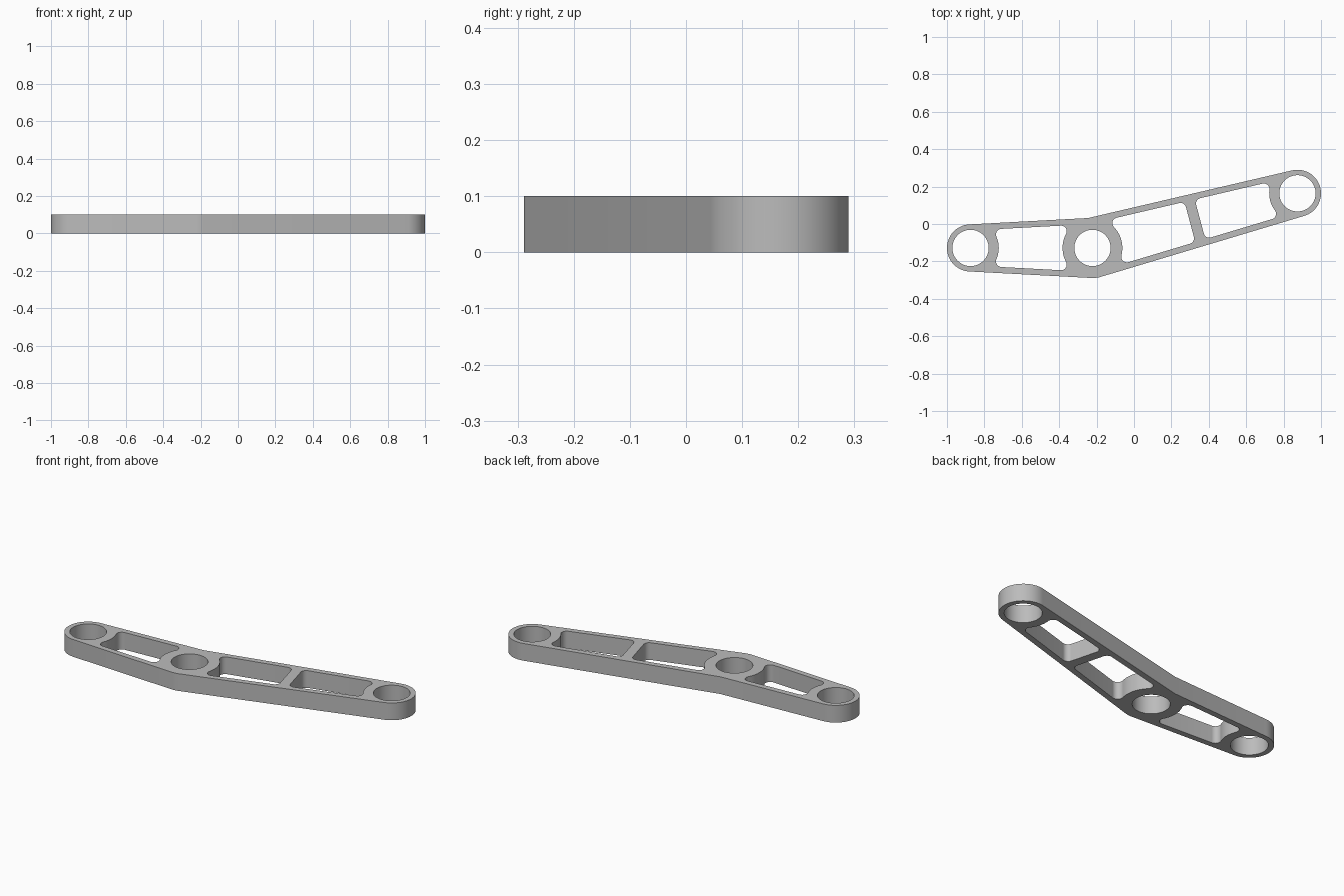
import bpy, bmesh
from math import asin, atan2, cos, hypot, pi, radians, sin, sqrt
from mathutils import Matrix, Vector

if "Cube" in bpy.data.objects:
    bpy.data.objects.remove(bpy.data.objects["Cube"])

HEIGHT = 0.10
HOLE_R, MID_R, END_R = 0.097, 0.161, 0.126
WALL, FILLET, WEB = 0.033, 0.03, 0.028
MID = Vector((-0.222, -0.128))
LEFT_END = Vector((-0.874, -0.128))
RIGHT_END = Vector((0.874, 0.164))


def polar(a, r=1.0):
    return Vector((cos(a), sin(a))) * r


def arc(c, r, a0, a1, steps=None):
    steps = steps or max(2, round(abs(a1 - a0) / radians(6)))
    return [c + polar(a0 + (a1 - a0) * i / steps, r) for i in range(steps + 1)]


class Arm:
    """Tapered bar from the middle boss to an end boss."""
    def __init__(self, end):
        d = end - MID
        self.end, self.length, self.angle = end, d.length, atan2(d.y, d.x)
        self.normal = pi / 2 - asin((MID_R - END_R) / self.length)

    def end_arc(self):
        return arc(self.end, END_R, self.angle - self.normal, self.angle + self.normal)

    def corner(self, u, radius, side):
        """Fillet centre beside a boss at u, or beside a flat web when radius is None."""
        n = polar(self.normal)
        d = MID_R - WALL - FILLET
        if radius is None:
            cu = u + side * FILLET
            return Vector((cu, (d - n.x * cu) / n.y))
        t = Vector((n.y, -n.x))
        h = Vector((u, 0))
        run = sqrt((radius + FILLET) ** 2 - (d - n.dot(h)) ** 2)
        return n * d + t * (t.dot(h) + side * run)

    def pocket(self, u0, r0, u1, r1):
        """Rounded pocket outline between two ends, mirrored over the arm axis."""
        half = []
        c = self.corner(u1, r1, -1)
        start = 0
        if r1:
            start = atan2(-c.y, u1 - c.x)
            half += arc(Vector((u1, 0)), r1, pi, atan2(c.y, c.x - u1))[:-1]
        half += arc(c, FILLET, start, self.normal, 12)
        c = self.corner(u0, r0, 1)
        stop = pi
        if r0:
            stop = atan2(-c.y, u0 - c.x) + 2 * pi
        half += arc(c, FILLET, self.normal, stop, 12)
        if r0:
            half += arc(Vector((u0, 0)), r0, atan2(c.y, c.x - u0), 0)[1:]
        mirrored = [Vector((p.x, -p.y)) for p in reversed(half) if abs(p.y) > 1e-5]
        turn = Matrix.Rotation(self.angle, 2)
        return [MID + turn @ p for p in half + mirrored]


right, left = Arm(RIGHT_END), Arm(LEFT_END)

# Outer outline: end bosses, inner bend and rounded outer bend
n1 = polar(right.angle + right.normal)
n2 = polar(left.angle - left.normal)
bend = MID + (n1 + n2) * MID_R / (1 + n1.dot(n2))
outline = right.end_arc() + [bend] + left.end_arc()
outline += arc(MID, MID_R, left.angle + left.normal,
               right.angle - right.normal + 2 * pi, 6)[1:-1]

# Round holes and lightening pockets
loops = [outline]
loops += [arc(c, HOLE_R, 0, 2 * pi, 64)[:-1] for c in (LEFT_END, MID, RIGHT_END)]
mid_side, end_side, half = 0.16, 0.151, right.length / 2
loops += [left.pocket(0, mid_side, left.length, end_side),
          right.pocket(0, mid_side, half - WEB, None),
          right.pocket(half + WEB, None, right.length, end_side)]

# Fill the flat profile and extrude it to a plate
bm = bmesh.new()
for loop in loops:
    verts = [bm.verts.new((p.x, p.y, 0)) for p in loop]
    for a, b in zip(verts, verts[1:] + verts[:1]):
        bm.edges.new((a, b))
bmesh.ops.triangle_fill(bm, use_beauty=True, use_dissolve=False,
                        edges=bm.edges[:], normal=(0, 0, 1))
ext = bmesh.ops.extrude_face_region(bm, geom=bm.faces[:], use_keep_orig=True)
top = [g for g in ext["geom"] if isinstance(g, bmesh.types.BMVert)]
bmesh.ops.translate(bm, verts=top, vec=(0, 0, HEIGHT))
bmesh.ops.recalc_face_normals(bm, faces=bm.faces[:])
mesh = bpy.data.meshes.new("link_arm")
bm.to_mesh(mesh)
bm.free()

# Plain grey finish
grey = bpy.data.materials.new("plain_grey")
grey.use_nodes = True
colour = (0.5, 0.5, 0.5, 1)
grey.diffuse_color = colour
grey.node_tree.nodes["Principled BSDF"].inputs["Base Color"].default_value = colour
mesh.materials.append(grey)

link_arm = bpy.data.objects.new("link_arm", mesh)
bpy.context.collection.objects.link(link_arm)
bpy.ops.object.select_all(action="DESELECT")
link_arm.select_set(True)
bpy.context.view_layer.objects.active = link_arm
bpy.ops.object.shade_smooth_by_angle(angle=radians(30))
